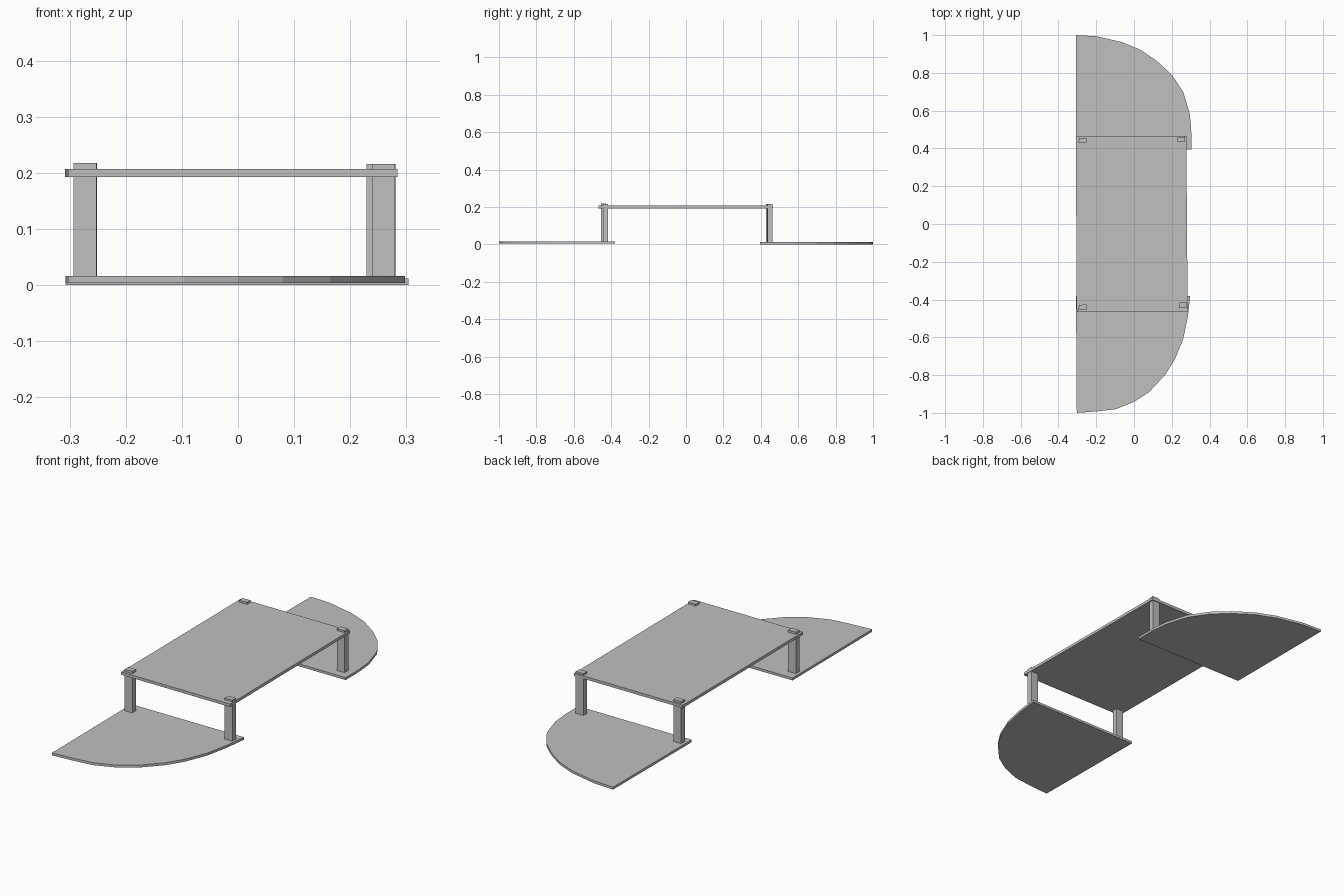
import bpy
import bmesh

cube = bpy.data.objects.get("Cube")
if cube:
    bpy.data.objects.remove(cube, do_unlink=True)

# One plain grey for everything
grey = bpy.data.materials.new("plain_grey")
grey.use_nodes = True
colour = (0.53, 0.53, 0.53, 1)
grey.diffuse_color = colour
grey.node_tree.nodes["Principled BSDF"].inputs["Base Color"].default_value = colour


def slab(name, outline, bottom, top):
    """Extrude a flat outline (x, y) between two heights."""
    bm = bmesh.new()
    face = bm.faces.new([bm.verts.new((x, y, bottom)) for x, y in outline])
    result = bmesh.ops.extrude_face_region(bm, geom=[face])
    for item in result["geom"]:
        if isinstance(item, bmesh.types.BMVert):
            item.co.z = top
    bmesh.ops.recalc_face_normals(bm, faces=bm.faces)
    mesh = bpy.data.meshes.new(name)
    bm.to_mesh(mesh)
    bm.free()
    mesh.materials.append(grey)
    obj = bpy.data.objects.new(name, mesh)
    bpy.context.collection.objects.link(obj)
    return obj


def leg(name, x, y, bottom, top):
    w, d = 0.021, 0.013
    # slightly twisted footprint
    t = 0.001
    slab(name, [(x - w, y - d - t), (x + w - t, y - d), (x + w, y + d + t), (x - w + t, y + d)],
         bottom, top)


# Quarter-round lower shelves, each with two straight edges
front_outline = [(-0.307, -0.382), (-0.303, -1), (-0.196, -0.992), (-0.095, -0.98), (0, -0.942),
                 (0.08, -0.89), (0.164, -0.8), (0.215, -0.72), (0.26, -0.61), (0.285, -0.49),
                 (0.298, -0.38)]
back_outline = [(-0.307, 0.395), (0.304, 0.395), (0.303, 0.5), (0.295, 0.585), (0.26, 0.7),
                (0.2, 0.79), (0.125, 0.86), (0.035, 0.922), (-0.063, 0.963), (-0.2, 0.994),
                (-0.307, 1)]
slab("front_shelf", front_outline, 0.004, 0.016)
slab("back_shelf", back_outline, 0, 0.012)

# Raised rectangular middle shelf
slab("middle_shelf", [(-0.303, -0.467), (0.284, -0.467), (0.277, 0.465), (-0.308, 0.465)],
     0.193, 0.207)

# Four legs whose ends stand proud of the middle shelf
leg("front_right_leg", -0.272, -0.441, 0.01, 0.218)
leg("front_left_leg", 0.26, -0.43, 0.01, 0.216)
leg("back_right_leg", -0.272, 0.442, 0.006, 0.217)
leg("back_left_leg", 0.25, 0.448, 0.006, 0.216)
